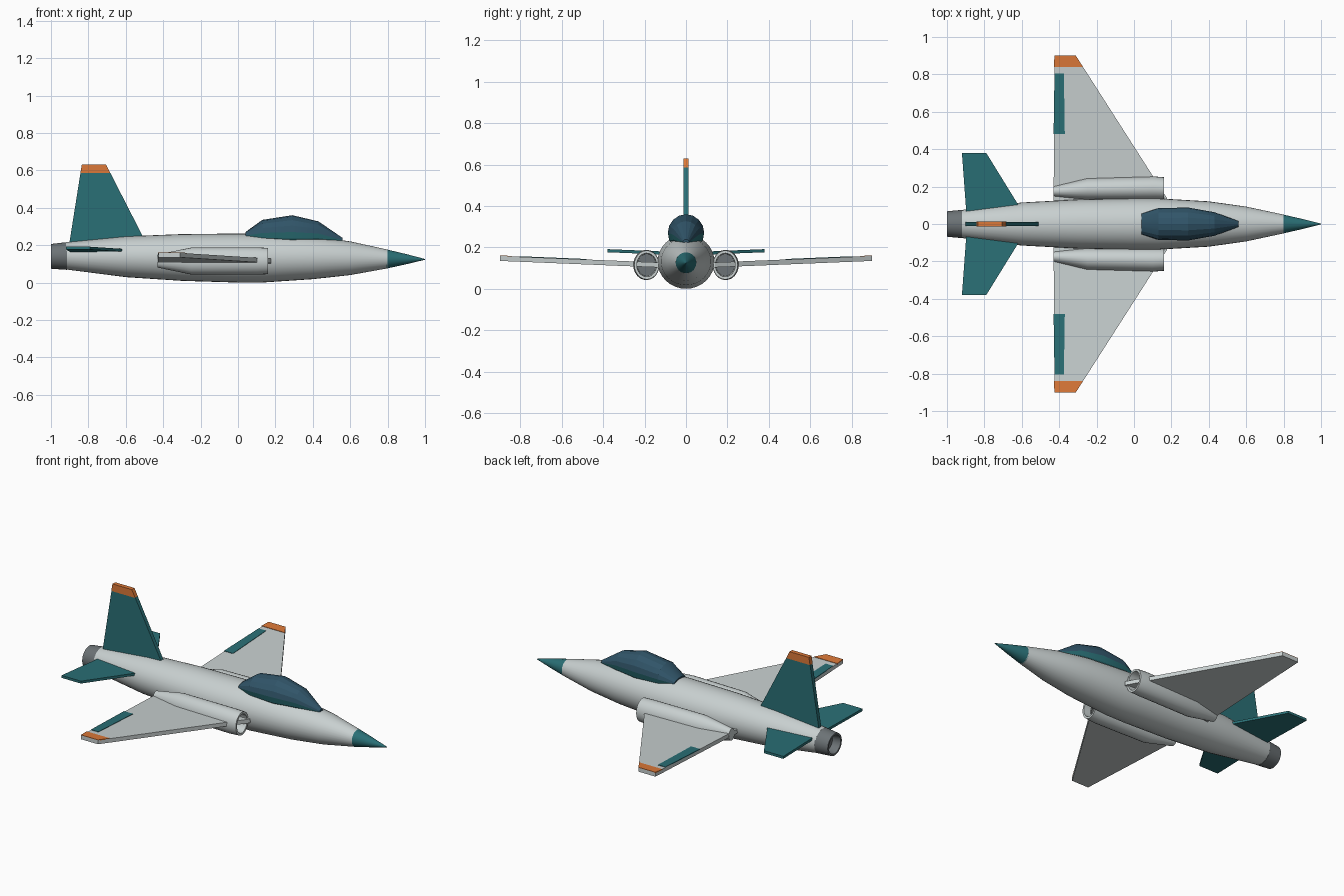
import bpy, bmesh, math
from mathutils import Vector

if "Cube" in bpy.data.objects:
    bpy.data.objects.remove(bpy.data.objects["Cube"])


def colour(name, r, g, b):
    m = bpy.data.materials.new(name)
    m.diffuse_color = (r, g, b, 1)
    m.use_nodes = True
    m.node_tree.nodes["Principled BSDF"].inputs["Base Color"].default_value = m.diffuse_color
    return m


PALE = colour("pale_grey", 0.58, 0.63, 0.63)
DARK = colour("dark_grey", 0.15, 0.17, 0.18)
TEAL = colour("teal", 0.023, 0.16, 0.18)
ORANGE = colour("orange", 0.72, 0.19, 0.04)
GLASS = colour("blue_glass", 0.03, 0.09, 0.14)


def finish(bm, name, mat, mirror=False, smooth=None):
    bmesh.ops.recalc_face_normals(bm, faces=bm.faces)
    mesh = bpy.data.meshes.new(name)
    bm.to_mesh(mesh)
    bm.free()
    ob = bpy.data.objects.new(name, mesh)
    bpy.context.collection.objects.link(ob)
    mesh.materials.append(mat)
    if smooth:
        bpy.ops.object.select_all(action='DESELECT')
        ob.select_set(True)
        bpy.context.view_layer.objects.active = ob
        bpy.ops.object.shade_smooth_by_angle(angle=math.radians(smooth))
    if mirror:
        mod = ob.modifiers.new("mirror", 'MIRROR')
        mod.use_axis = (False, True, False)
        mod.use_mirror_merge = False
    return ob


def loft(name, rings, mat, n=32, mirror=False, smooth=30):
    """Closed skin over elliptical rings (x, y, z, radius_y, radius_z) along x."""
    bm = bmesh.new()
    loops = []
    for x, y, z, ry, rz in rings:
        loops.append([bm.verts.new((x, y + ry * math.cos(2 * math.pi * i / n),
                                    z + rz * math.sin(2 * math.pi * i / n))) for i in range(n)])
    for a, b in zip(loops, loops[1:]):
        for i in range(n):
            j = (i + 1) % n
            bm.faces.new((a[i], a[j], b[j], b[i]))
    bm.faces.new(loops[0])
    bm.faces.new(loops[-1])
    return finish(bm, name, mat, mirror, smooth)


def plate(name, outline, thick, mat, axis=(0, 0, 1), mirror=False):
    """Flat slab: outline points thickened both ways along an axis."""
    bm = bmesh.new()
    off = Vector(axis) * thick / 2
    a = [bm.verts.new(Vector(p) - off) for p in outline]
    b = [bm.verts.new(Vector(p) + off) for p in outline]
    bm.faces.new(a)
    bm.faces.new(b)
    for i in range(len(a)):
        j = (i + 1) % len(a)
        bm.faces.new((a[i], a[j], b[j], b[i]))
    return finish(bm, name, mat, mirror)


# Fuselage, nose cone and hollow exhaust nozzle
loft("fuselage", [(-0.92, 0, 0.143, 0.075, 0.073), (-0.6, 0, 0.138, 0.115, 0.109),
                  (-0.3, 0, 0.134, 0.131, 0.125), (0, 0, 0.131, 0.137, 0.131),
                  (0.13, 0, 0.131, 0.137, 0.131), (0.4, 0, 0.132, 0.121, 0.114),
                  (0.6, 0, 0.13, 0.093, 0.09), (0.8, 0, 0.126, 0.05, 0.05)], PALE)
loft("nose_cone", [(0.795, 0, 0.126, 0.051, 0.051), (0.9, 0, 0.125, 0.027, 0.027),
                   (1, 0, 0.124, 0.002, 0.002)], TEAL)
loft("exhaust_nozzle", [(-0.915, 0, 0.142, 0.076, 0.074), (-1, 0, 0.14, 0.068, 0.066),
                        (-1, 0, 0.14, 0.057, 0.055), (-0.95, 0, 0.14, 0.05, 0.048)], DARK)

# Canopy: glass upper half, teal frame lower half
canopy = loft("canopy", [(0.04, 0, 0.25, 0.055, 0.02), (0.13, 0, 0.265, 0.085, 0.07),
                         (0.29, 0, 0.27, 0.088, 0.09), (0.43, 0, 0.262, 0.063, 0.065),
                         (0.56, 0, 0.226, 0.015, 0.012)], GLASS, n=16, smooth=18)
canopy.data.materials.append(TEAL)
for f in canopy.data.polygons:
    if f.normal.z < 0:
        f.material_index = 1

# Engine pods with open intakes
loft("engine_pod", [(-0.43, 0.175, 0.115, 0.028, 0.035), (-0.25, 0.187, 0.115, 0.058, 0.072),
                    (0.1, 0.192, 0.115, 0.063, 0.073), (0.16, 0.19, 0.115, 0.06, 0.07),
                    (0.16, 0.19, 0.115, 0.048, 0.057), (0.04, 0.19, 0.115, 0.045, 0.053)],
     PALE, n=24, mirror=True)
loft("intake_disc", [(0.035, 0.19, 0.115, 0.046, 0.054), (0.045, 0.19, 0.115, 0.046, 0.054)],
     DARK, n=24, mirror=True)


# Wings with slight upward slope; helper gives wing points from span position
def wing(x, y, lift=0.0):
    return (x, y, 0.115 + 0.041 * (y - 0.13) + lift)


def leading(y):
    return 0.105 - 0.64 * (y - 0.25)


plate("wing", [wing(-0.43, 0.1), wing(leading(0.14), 0.1), wing(leading(0.14), 0.14),
               wing(leading(0.9), 0.9), wing(-0.425, 0.9)], 0.024, PALE, mirror=True)
plate("wing_tip_stripe", [wing(-0.429, 0.84, 0.012), wing(leading(0.84), 0.84, 0.012),
                          wing(leading(0.9), 0.9, 0.012), wing(-0.425, 0.9, 0.012)],
      0.005, ORANGE, mirror=True)
plate("aileron_panel", [wing(-0.43, 0.48, 0.012), wing(-0.37, 0.48, 0.012),
                        wing(-0.375, 0.805, 0.012), wing(-0.425, 0.805, 0.012)],
      0.005, TEAL, mirror=True)

# Tailplanes
plate("tailplane", [(-0.895, 0.04, 0.17), (-0.58, 0.04, 0.17),
                    (-0.79, 0.38, 0.184), (-0.92, 0.38, 0.184)], 0.015, TEAL, mirror=True)

# Fin and its coloured cap
plate("tail_fin", [(-0.905, 0, 0.19), (-0.48, 0, 0.19), (-0.683, 0, 0.587), (-0.842, 0, 0.587)],
      0.024, TEAL, axis=(0, 1, 0))
plate("fin_cap", [(-0.843, 0, 0.585), (-0.682, 0, 0.585), (-0.705, 0, 0.63), (-0.835, 0, 0.63)],
      0.026, ORANGE, axis=(0, 1, 0))
